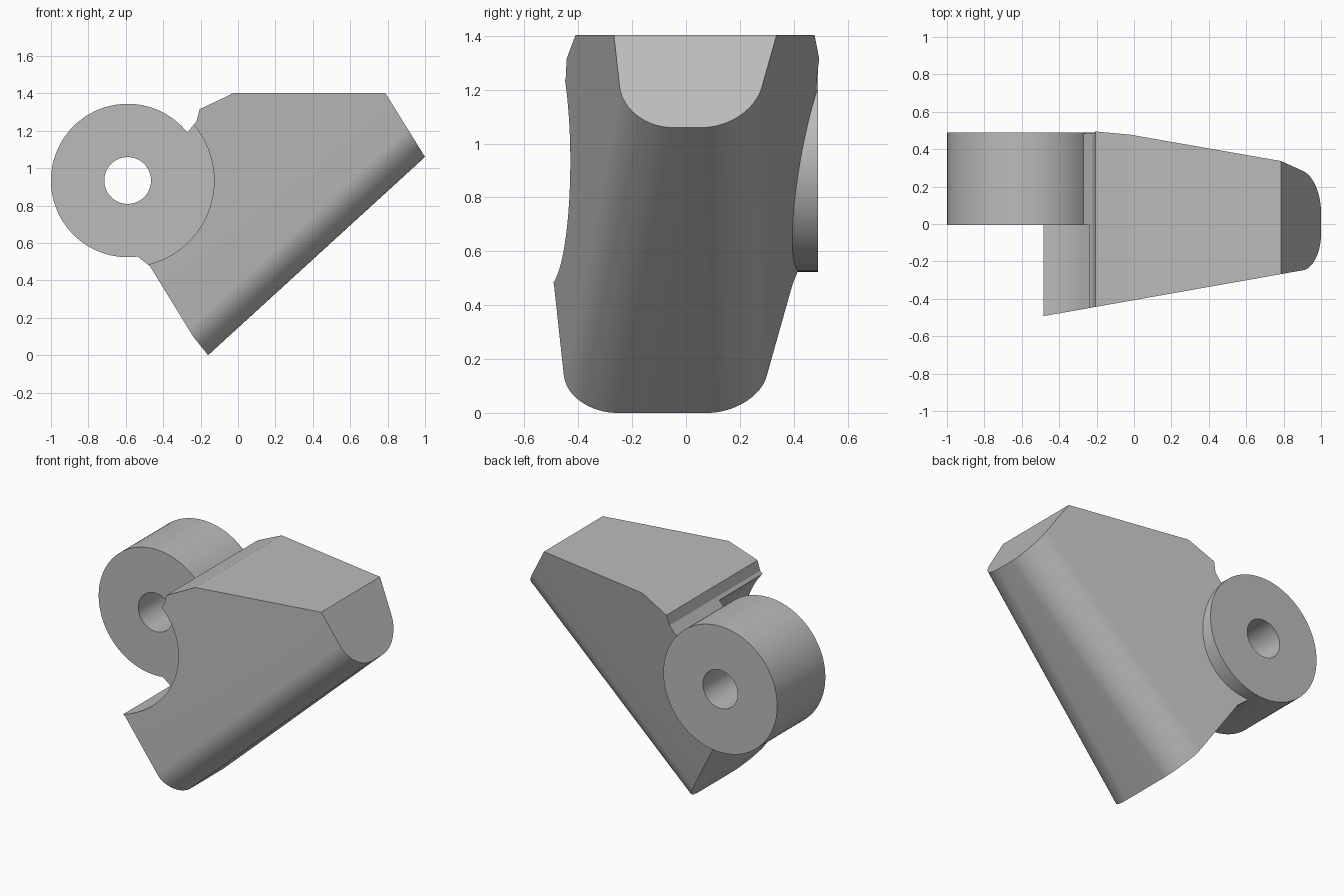
import bpy
import bmesh
import math
from mathutils import Vector

cube = bpy.data.objects.get("Cube")
if cube:
    bpy.data.objects.remove(cube, do_unlink=True)

# Single grey material
grey = bpy.data.materials.new("plain_grey")
grey.use_nodes = True
colour = (0.5, 0.5, 0.5, 1)
grey.diffuse_color = colour
grey.node_tree.nodes["Principled BSDF"].inputs["Base Color"].default_value = colour


def make_object(name, bm):
    bmesh.ops.recalc_face_normals(bm, faces=bm.faces[:])
    mesh = bpy.data.meshes.new(name)
    bm.to_mesh(mesh)
    bm.free()
    mesh.materials.append(grey)
    obj = bpy.data.objects.new(name, mesh)
    bpy.context.collection.objects.link(obj)
    return obj


HUB_X, HUB_Z = -0.59, 0.934


def cylinder(name, radius, y0, y1):
    """Cylinder along y on the hub axis."""
    bm = bmesh.new()
    ring = [bm.verts.new((HUB_X + radius * math.cos(a), y0, HUB_Z + radius * math.sin(a)))
            for a in (math.tau * i / 96 for i in range(96))]
    cap = bm.faces.new(ring)
    out = bmesh.ops.extrude_face_region(bm, geom=[cap], use_keep_orig=True)
    moved = [v for v in out["geom"] if isinstance(v, bmesh.types.BMVert)]
    bmesh.ops.translate(bm, verts=moved, vec=(0, y1 - y0, 0))
    return make_object(name, bm)


def combine(target, other, operation):
    mod = target.modifiers.new(operation.lower(), 'BOOLEAN')
    mod.operation = operation
    mod.solver = 'EXACT'
    mod.object = other
    bpy.context.view_layer.objects.active = target
    bpy.ops.object.modifier_apply(modifier=mod.name)
    bpy.data.objects.remove(other, do_unlink=True)


# Wedge body: side profile between two sloping planes
profile = [(-0.172, -0.011), (1.0, 1.06), (0.787, 1.403), (-0.02, 1.403),
           (-0.205, 1.315), (-0.222, 1.25), (-0.272, 1.19), (-0.4, 0.9),
           (-0.54, 0.53), (-0.47, 0.475)]


def front_y(x, z):
    return -0.407 + 0.177 * x


def back_y(x, z):
    return 0.23 - 0.175 * x + 0.174 * z


bm = bmesh.new()
front = [bm.verts.new((x, front_y(x, z), z)) for x, z in profile]
back = [bm.verts.new((x, back_y(x, z), z)) for x, z in profile]
bm.faces.new(front)
bm.faces.new(back[::-1])
for i in range(len(profile)):
    j = (i + 1) % len(profile)
    bm.faces.new((front[j], front[i], back[i], back[j]))

# Rounded lower edges
lower = [bm.edges.get((side[0], side[1])) for side in (front, back)]
bmesh.ops.bevel(bm, geom=lower, offset=0.178, segments=16, profile=0.5,
                affect='EDGES', clamp_overlap=False)

# Trimmed lower tip
cut = bmesh.ops.bisect_plane(bm, geom=bm.verts[:] + bm.edges[:] + bm.faces[:],
                             plane_co=Vector((-0.16, 0, 0)),
                             plane_no=Vector((-0.1, 0, -0.08)), clear_outer=True)
bmesh.ops.holes_fill(bm, edges=[e for e in bm.edges if e.is_boundary], sides=0)
body = make_object("wedge_body_with_hub", bm)

# Round hub, clearance in front of it, and bore
combine(body, cylinder("hub", 0.41, -0.05, 0.49), 'UNION')
combine(body, cylinder("clearance_cutter", 0.462, -1.0, -0.005), 'DIFFERENCE')
combine(body, cylinder("bore_cutter", 0.125, -1.0, 1.0), 'DIFFERENCE')

bpy.ops.object.select_all(action='DESELECT')
body.select_set(True)
bpy.context.view_layer.objects.active = body
bpy.ops.object.shade_smooth_by_angle(angle=math.radians(15))
